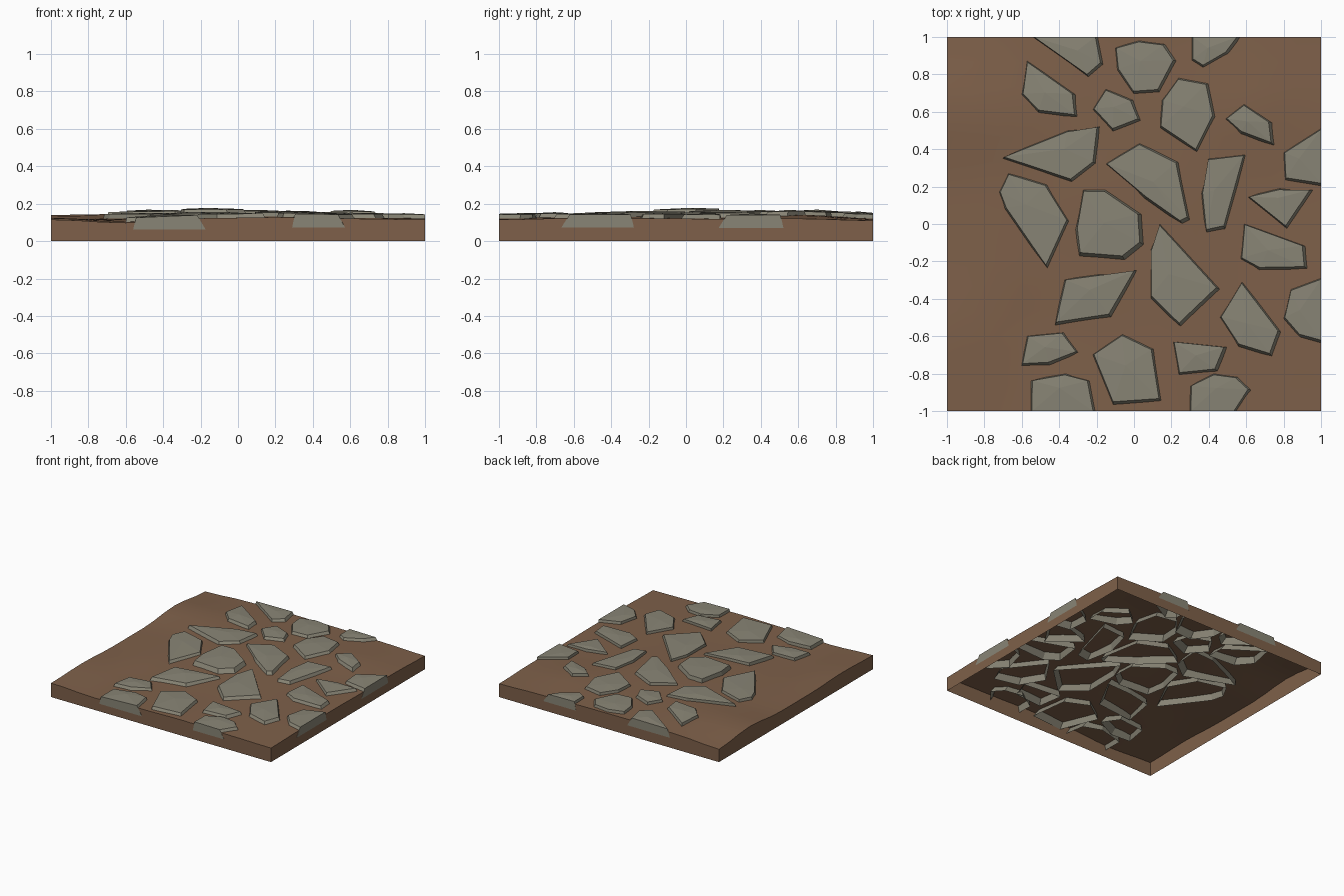
import bpy, bmesh, math
from mathutils import Vector

if "Cube" in bpy.data.objects:
    bpy.data.objects.remove(bpy.data.objects["Cube"])

def material(name, rgb):
    m = bpy.data.materials.new(name)
    m.diffuse_color = (*rgb, 1)
    m.use_nodes = True
    m.node_tree.nodes["Principled BSDF"].inputs["Base Color"].default_value = m.diffuse_color
    return m

EARTH = material("earth", (0.21, 0.118, 0.068))
ROCK = material("rock", (0.25, 0.235, 0.18))

# Ground heights in thousandths, rows from y=-1 to 1, columns from x=-1 to 1
HEIGHTS = [[115, 98, 122, 128, 120, 115],
           [125, 105, 122, 130, 125, 122],
           [110, 120, 135, 135, 125, 122],
           [110, 125, 145, 140, 125, 118],
           [140, 145, 138, 135, 142, 120],
           [105, 125, 130, 128, 120, 110]]

def ground_z(x, y):
    u, v = [min(max((c + 1) * 2.5, 0), 4.9999) for c in (x, y)]
    i, j = int(u), int(v)
    s, t = [(1 - math.cos(math.pi * f)) / 2 for f in (u - i, v - j)]
    low = HEIGHTS[j][i] * (1 - s) + HEIGHTS[j][i + 1] * s
    high = HEIGHTS[j + 1][i] * (1 - s) + HEIGHTS[j + 1][i + 1] * s
    return (low * (1 - t) + high * t) / 1000

def finish(bm, name, mat):
    me = bpy.data.meshes.new(name)
    bm.to_mesh(me)
    bm.free()
    me.materials.append(mat)
    ob = bpy.data.objects.new(name, me)
    bpy.context.collection.objects.link(ob)
    return ob

# Earth slab: uneven top with straight skirt walls, open underneath
bm = bmesh.new()
bmesh.ops.create_grid(bm, x_segments=15, y_segments=15, size=0.999)
for v in bm.verts:
    v.co.z = ground_z(v.co.x, v.co.y)
rim = [e for e in bm.edges if e.is_boundary]
skirt = bmesh.ops.extrude_edge_only(bm, edges=rim)["geom"]
for v in skirt:
    if isinstance(v, bmesh.types.BMVert):
        v.co.z = 0
bmesh.ops.recalc_face_normals(bm, faces=bm.faces[:])
if sum(f.normal.z for f in bm.faces) < 0:
    bmesh.ops.reverse_faces(bm, faces=bm.faces[:])
ground = finish(bm, "ground", EARTH)
bpy.context.view_layer.objects.active = ground
ground.select_set(True)
bpy.ops.object.shade_smooth_by_angle(angle=math.radians(30))

def stone(name, outline, rise=0.021):
    """Flared, open-bottomed slab with a slightly peaked top; outline in hundredths."""
    pts = [Vector((x / 100, y / 100)) for x, y in outline]
    if sum(a.x * b.y - b.x * a.y for a, b in zip(pts, pts[1:] + pts[:1])) < 0:
        pts.reverse()
    mid = sum(pts, Vector((0, 0))) / len(pts)

    def ring(offset, shift):
        out = []
        for p in pts:
            d = p - mid
            q = p + d.normalized() * offset + Vector((-shift, shift))
            for k in (0, 1):          # stones cut off by the slab edge stay flush
                q[k] = p[k] if abs(p[k]) > 0.995 else min(max(q[k], -1), 1)
            out.append(q)
        return out

    bm = bmesh.new()
    gz = ground_z(*mid)
    bottom = [bm.verts.new((*q, gz - 0.05)) for q in ring(0.022, -0.008)]
    top = [bm.verts.new((*q, 0.6 * ground_z(*q) + 0.4 * gz + rise)) for q in ring(-0.014, 0.007)]
    peak = bm.verts.new((*(mid + Vector((-0.02, 0.02))), gz + rise + 0.006))
    n = len(pts)
    for i in range(n):
        k = (i + 1) % n
        bm.faces.new((bottom[i], bottom[k], top[k], top[i]))
        bm.faces.new((top[i], top[k], peak))
    finish(bm, name, ROCK)

# Back rows
stone("stone_back_edge_left", [(-54, 100), (-24, 78), (-16, 85), (-19, 100)])
stone("stone_back_middle", [(-10, 94), (3, 98), (17, 96), (23, 87), (14, 70), (0, 69), (-9, 82)])
stone("stone_back_edge_right", [(31, 100), (31, 87), (37, 83), (51, 91), (57, 100)])
stone("stone_back_left", [(-57, 87), (-31, 69), (-30, 57), (-51, 59), (-60, 69)])
stone("stone_back_small", [(-15, 72), (0, 66), (4, 55), (-11, 49), (-22, 61)])
stone("stone_back_tall", [(24, 78), (40, 75), (44, 57), (34, 38), (14, 51), (15, 66)])
stone("stone_back_right", [(59, 64), (74, 54), (75, 42), (57, 48), (49, 56)])
# Middle rows
stone("stone_long_left", [(-18, 52), (-35, 50), (-70, 35), (-33, 22), (-20, 32)])
stone("stone_wedge", [(3, 43), (24, 33), (30, 2), (26, 0), (6, 13), (-15, 32)])
stone("stone_upright", [(60, 37), (49, -3), (39, -5), (36, 16), (40, 35)])
stone("stone_right_edge_back", [(100, 51), (80, 38), (81, 23), (100, 20)])
stone("stone_triangle", [(78, 19), (96, 18), (82, -3), (61, 14)])
stone("stone_right", [(59, 0), (92, -12), (93, -24), (67, -25), (57, -19)])
stone("stone_left", [(-67, 27), (-46, 21), (-34, 1), (-46, -24), (-69, 8), (-72, 17)])
stone("stone_centre", [(-27, 18), (-15, 18), (4, 5), (5, -11), (-5, -19), (-29, -17), (-31, -3)], 0.032)
stone("stone_centre_front", [(2, -25), (-12, -50), (-42, -54), (-37, -30), (-19, -27)])
stone("stone_large", [(14, 0), (46, -35), (25, -55), (9, -40), (9, -14)])
# Front rows
stone("stone_front_right", [(58, -31), (79, -58), (74, -71), (56, -66), (46, -50)])
stone("stone_right_edge_front", [(100, -29), (84, -35), (80, -51), (89, -61), (100, -64)])
stone("stone_front_left", [(-57, -60), (-37, -58), (-29, -69), (-45, -76), (-60, -76)])
stone("stone_front_middle", [(-6, -59), (11, -67), (15, -95), (-11, -97), (-22, -70)])
stone("stone_front_small", [(21, -63), (50, -66), (45, -79), (24, -81)])
stone("stone_front_edge_left", [(-55, -100), (-55, -84), (-36, -80), (-23, -84), (-20, -100)])
stone("stone_front_edge_right", [(30, -100), (30, -87), (43, -80), (56, -82), (63, -89), (55, -100)])
